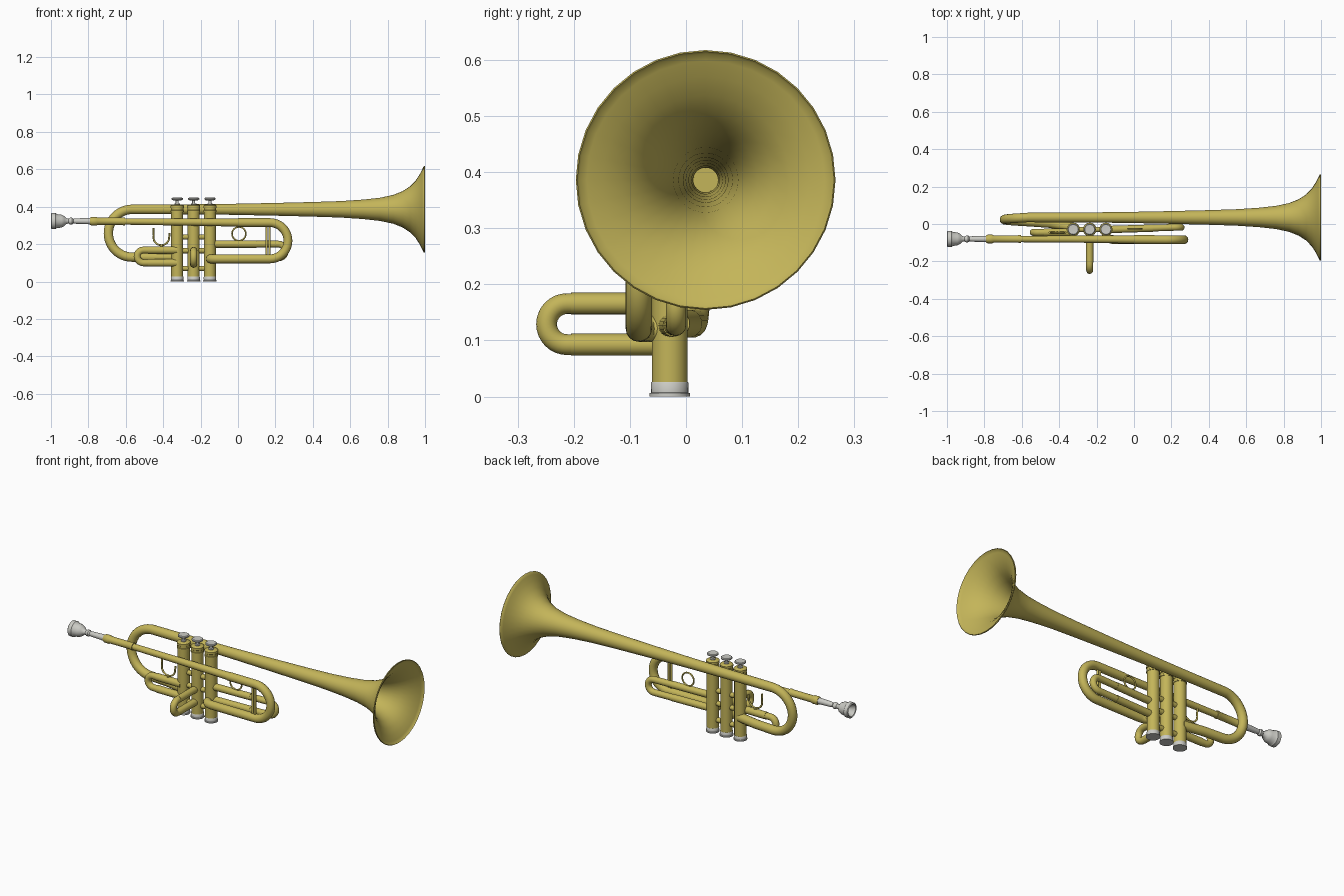
import bpy, bmesh
from math import sin, cos, pi, radians
from mathutils import Vector

if "Cube" in bpy.data.objects:
    bpy.data.objects.remove(bpy.data.objects["Cube"])


def material(name, color):
    m = bpy.data.materials.new(name)
    m.diffuse_color = color
    m.use_nodes = True
    m.node_tree.nodes["Principled BSDF"].inputs["Base Color"].default_value = m.diffuse_color
    return m


BRASS = material("brass", (0.55, 0.46, 0.10, 1))
SILVER = material("silver", (0.60, 0.60, 0.56, 1))


def add(name, mesh, mat):
    mesh.materials.clear()
    mesh.materials.append(mat)
    ob = bpy.data.objects.new(name, mesh)
    bpy.context.collection.objects.link(ob)
    bpy.ops.object.select_all(action='DESELECT')
    bpy.context.view_layer.objects.active = ob
    ob.select_set(True)
    bpy.ops.object.shade_smooth_by_angle(angle=radians(40))
    return ob


def lathe(name, profile, origin, axis, mat, n=32):
    """Turn (position, radius) pairs around the x or z axis through origin."""
    bm = bmesh.new()
    rings = []
    for t, r in profile:
        ring = []
        for i in range(n):
            c, s = r * cos(2 * pi * i / n), r * sin(2 * pi * i / n)
            p = Vector((t, c, s)) if axis == 'x' else Vector((c, s, t))
            ring.append(bm.verts.new(p + Vector(origin)))
        rings.append(ring)
    for a, b in zip(rings, rings[1:]):
        for i in range(n):
            bm.faces.new((a[i], a[(i + 1) % n], b[(i + 1) % n], b[i]))
    bmesh.ops.remove_doubles(bm, verts=bm.verts[:], dist=1e-6)
    bmesh.ops.recalc_face_normals(bm, faces=bm.faces[:])
    mesh = bpy.data.meshes.new(name)
    bm.to_mesh(mesh)
    bm.free()
    return add(name, mesh, mat)


def tube(name, pts, r, mat=BRASS, r_end=None, closed=False, res=6):
    """Round pipe along a path, optionally tapering to r_end."""
    cu = bpy.data.curves.new(name, 'CURVE')
    cu.dimensions = '3D'
    cu.bevel_depth, cu.bevel_resolution, cu.use_fill_caps = r, res, True
    sp = cu.splines.new('POLY')
    sp.points.add(len(pts) - 1)
    for i, p in enumerate(pts):
        sp.points[i].co = (*p, 1)
        if r_end:
            sp.points[i].radius = 1 + (r_end / r - 1) * i / (len(pts) - 1)
    sp.use_cyclic_u = closed
    ob = bpy.data.objects.new(name, cu)
    mesh = bpy.data.meshes.new_from_object(ob)
    bpy.data.objects.remove(ob)
    mesh.name = name
    return add(name, mesh, mat)


def arc(cx, cz, R, a0, a1, y0, y1=None, n=16, Rx=None):
    """Arc points in the xz plane, sliding from y0 to y1."""
    y1 = y0 if y1 is None else y1
    out = []
    for i in range(n + 1):
        a = radians(a0 + (a1 - a0) * i / n)
        out.append((cx + (Rx or R) * cos(a), y0 + (y1 - y0) * i / n, cz + R * sin(a)))
    return out


# bell: outer skin, rolled rim, then inner skin
outer = [(-0.57, .0255), (-.3, .0265), (-.05, .029), (.2, .034), (.4, .039), (.55, .044),
         (.67, .052), (.76, .062), (.83, .077), (.88, .097), (.92, .123), (.95, .154),
         (.972, .188), (.986, .216), (.992, .229)]
inner = [(x + .002, r - .004) for x, r in reversed(outer)]
lathe("bell", outer + [(.997, .2315), (1.0, .229)] + inner, (0, .035, .386), 'x', BRASS)

# bell bow, returning low into the first valve
tube("bell_bow", [(-.50, .035, .386)] + arc(-.565, .258, .128, 90, 270, .035, .012, 24)
     + [(-.45, .004, .13), (-.33, -.018, .13)], .025)

# leadpipe, tuning slide and the lower pipe with its elbow into the third valve
tube("leadpipe", [(-.80, -.08, .323), (-.3, -.081, .318), (.02, -.083, .315)], .016, r_end=.0215)
tube("tuning_slide", [(0, -.083, .315)]
     + arc(.17, .218, .097, 90, 0, -.084, n=10) + arc(.17, .218, .097, 0, -90, -.084, n=10)[1:]
     + [(-.11, -.084, .121), (-.135, -.079, .121), (-.148, -.066, .121), (-.15, -.03, .121)], .0235)
lathe("leadpipe_receiver", [(-.79, 0), (-.79, .019), (-.782, .023), (-.757, .023), (-.75, .0195),
      (-.62, .0195), (-.615, .0215), (-.605, .0215), (-.605, 0)], (0, -.08, .322), 'x', BRASS, 24)

# mouthpiece with hollow cup
lathe("mouthpiece", [(-.955, 0), (-.96, .015), (-.985, .029), (-.997, .033), (-1.0, .038),
      (-.996, .043), (-.975, .043), (-.968, .037), (-.945, .035), (-.928, .026), (-.918, .015),
      (-.905, .013), (-.898, .018), (-.887, .018), (-.88, .012), (-.865, .0145), (-.78, .0175),
      (-.78, 0)], (0, -.08, .323), 'x', SILVER)

# three valves
VY = -.029
VX = (-.325, -.237, -.15)
for i, x in enumerate(VX, 1):
    at = (x, VY, 0)
    lathe(f"valve_casing_{i}", [(.015, 0), (.015, .032), (.384, .032), (.384, 0)], at, 'z', BRASS)
    lathe(f"valve_bottom_cap_{i}", [(0, 0), (0, .036), (.006, .036), (.007, .033),
          (.024, .0335), (.026, .032)], at, 'z', SILVER)
    lathe(f"valve_top_cap_{i}", [(.372, .032), (.372, .035), (.38, .035), (.382, .033), (.392, .033),
          (.394, .035), (.406, .035), (.411, .028), (.411, 0)], at, 'z', BRASS)
    lathe(f"valve_stem_{i}", [(.41, .014), (.416, .014), (.418, .008), (.434, .008),
          (.437, .014)], at, 'z', SILVER, 16)
    lathe(f"finger_button_{i}", [(.434, 0), (.434, .022), (.439, .03), (.445, .03),
          (.448, .026), (.446, 0)], at, 'z', SILVER)

# short crossing pipes between the valves
for i, (a, b) in enumerate(zip(VX, VX[1:]), 1):
    for j, z in enumerate((.07, .165, .238), 1):
        tube(f"valve_link_{i}_{j}", [(a, VY, z), (b, VY, z)], .014)

# first valve slide
tube("first_slide", [(-.325, -.045, .168)] + arc(-.505, .134, .034, 90, 270, -.045)
     + [(-.325, -.045, .1)], .0185)
for j, z in enumerate((.168, .1), 1):
    tube(f"first_slide_sleeve_{j}", [(-.48, -.045, z), (-.325, -.045, z)], .0205)

# second valve slide, pointing forward
bend = [(VX[1], -.212 - .0365 * sin(a), .129 + .0365 * cos(a))
        for a in [pi * k / 16 for k in range(17)]]
tube("second_slide", [(VX[1], VY, .1655)] + bend + [(VX[1], VY, .0925)], .0185)
for j, z in enumerate((.1655, .0925), 1):
    tube(f"second_slide_sleeve_{j}", [(VX[1], -.205, z), (VX[1], VY, z)], .0195)

# third valve slide, running toward the bell
tube("third_slide", [(-.15, -.03, .2)] + arc(.215, .163, .037, 90, -90, -.018)
     + [(-.15, -.03, .126)], .018)
for j, z in enumerate((.2, .126), 1):
    tube(f"third_slide_sleeve_{j}", [(-.15, -.03, z), (.1, -.022, z)], .0195)

# finger ring and thumb hook
tube("finger_ring", arc(.005, .255, .037, 0, 345, -.026, n=23), .0045, closed=True, res=3)
tube("thumb_hook", [(-.452, -.045, .285), (-.452, -.045, .265)]
     + arc(-.41, .236, .042, 165, 360, -.045) + [(-.365, -.045, .26)], .005, res=3)
tube("thumb_hook_foot", [(-.41, -.045, .175), (-.41, -.045, .196)], .008, res=3)

# braces in the tuning slide, and from leadpipe to bell
for j, x in enumerate((.152, .168), 1):
    tube(f"tuning_brace_{j}", [(x, -.084, .121), (x, -.084, .315)], .006, res=3)
